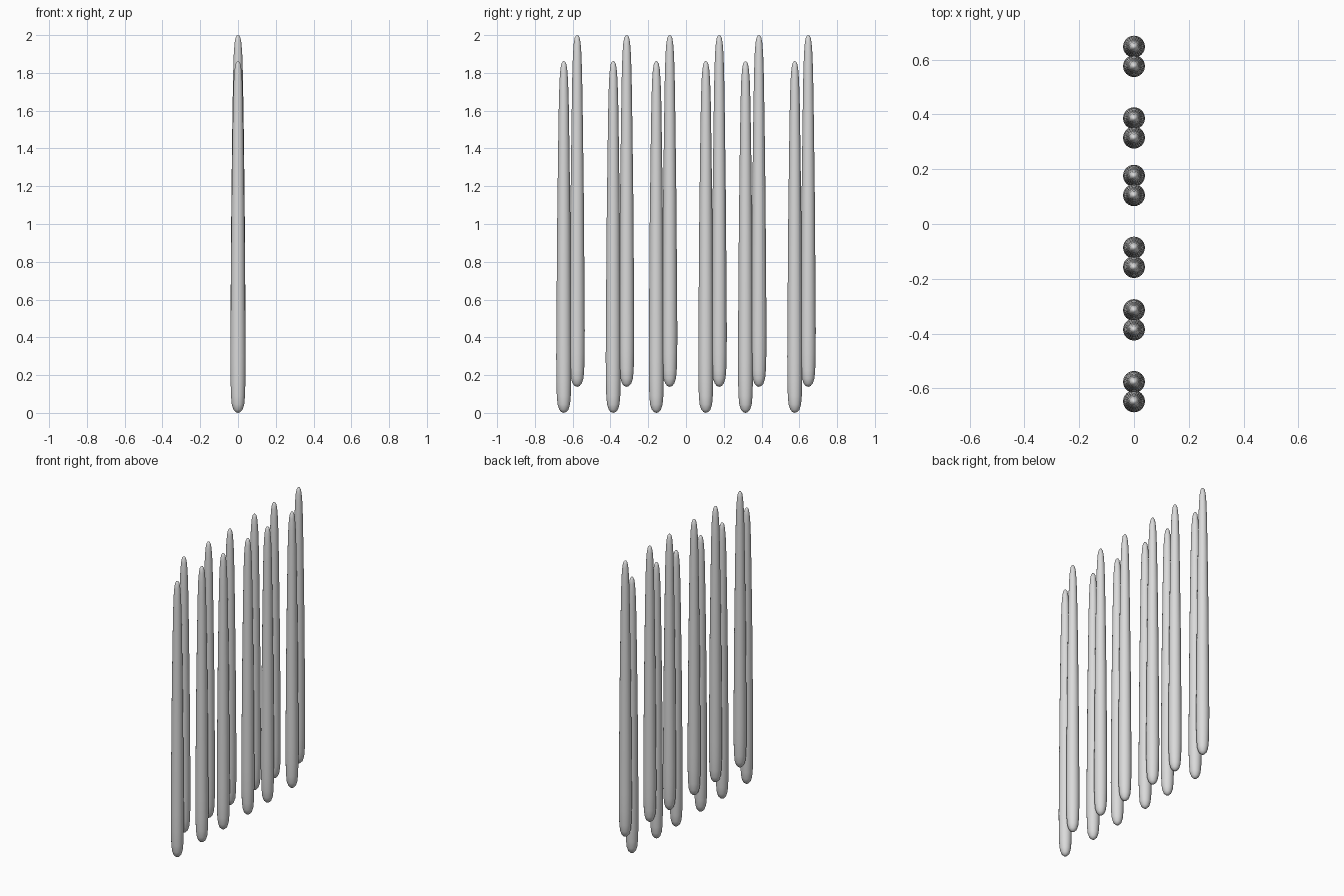
import bpy, bmesh, math

if "Cube" in bpy.data.objects:
    bpy.data.objects.remove(bpy.data.objects["Cube"])

grey = bpy.data.materials.new("light_grey")
grey.diffuse_color = (0.7, 0.7, 0.7, 1)
grey.use_nodes = True
grey.node_tree.nodes["Principled BSDF"].inputs["Base Color"].default_value = grey.diffuse_color

# Tapered rod outline: (radius, height)
PROFILE = [(0.012, 0.004), (0.024, 0.017), (0.033, 0.045), (0.037, 0.09),
           (0.0395, 0.18), (0.040, 0.30), (0.038, 0.60), (0.035, 1.00),
           (0.030, 1.40), (0.026, 1.65), (0.0225, 1.76), (0.018, 1.82),
           (0.013, 1.848), (0.006, 1.86)]
SIDES = 24


def make_rod_mesh():
    bm = bmesh.new()
    rings = []
    for r, z in PROFILE:
        rings.append([bm.verts.new((r * math.cos(math.tau * i / SIDES),
                                    r * math.sin(math.tau * i / SIDES), z))
                      for i in range(SIDES)])
    for a, b in zip(rings, rings[1:]):
        for i in range(SIDES):
            j = (i + 1) % SIDES
            bm.faces.new((a[i], a[j], b[j], b[i]))
    # Rounded end caps
    for ring, z, flip in ((rings[0], 0.0, True), (rings[-1], 1.862, False)):
        tip = bm.verts.new((0, 0, z))
        for i in range(SIDES):
            j = (i + 1) % SIDES
            bm.faces.new((ring[j], ring[i], tip) if flip else (ring[i], ring[j], tip))
    for f in bm.faces:
        f.smooth = True
    mesh = bpy.data.meshes.new("rod")
    bm.to_mesh(mesh)
    bm.free()
    mesh.materials.append(grey)
    return mesh


# Six pairs, each a low rod with a raised rod just behind it
rod = make_rod_mesh()
for n, y in enumerate((-0.647, -0.385, -0.157, 0.105, 0.315, 0.576), 1):
    for name, dy, dz in (("low_rod", 0.0, 0.0), ("raised_rod", 0.071, 0.138)):
        obj = bpy.data.objects.new(f"{name}_{n}", rod)
        obj.location = (0, y + dy, dz)
        bpy.context.collection.objects.link(obj)
